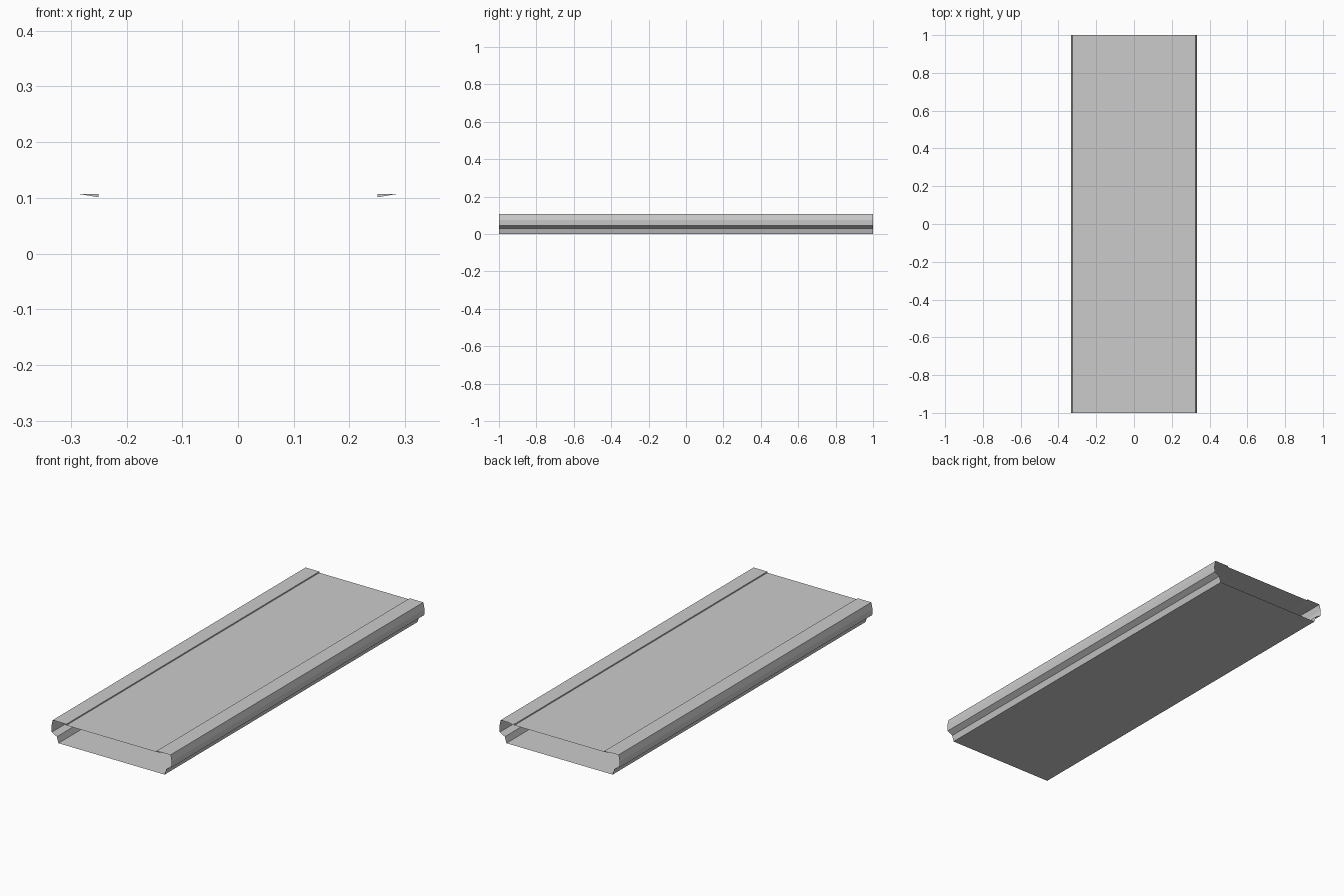
import bpy, bmesh

if "Cube" in bpy.data.objects:
    bpy.data.objects.remove(bpy.data.objects["Cube"])


def sweep(name, points, closed=False, y0=-1.0, y1=1.0):
    """Open-ended sheet swept along y from an (x, z) profile."""
    bm = bmesh.new()
    front = [bm.verts.new((x, y0, z)) for x, z in points]
    back = [bm.verts.new((x, y1, z)) for x, z in points]
    n = len(points)
    for i in range(n if closed else n - 1):
        j = (i + 1) % n
        bm.faces.new((front[i], front[j], back[j], back[i]))
    bm.normal_update()
    mesh = bpy.data.meshes.new(name)
    bm.to_mesh(mesh)
    bm.free()
    obj = bpy.data.objects.new(name, mesh)
    bpy.context.collection.objects.link(obj)
    return obj


# Hollow shell: flat floor, undercut side rails, raised rims, recessed deck
half = [(0.294, 0.0), (0.303, 0.03), (0.331, 0.045), (0.333, 0.075),
        (0.326, 0.107), (0.25, 0.107), (0.25, 0.101)]
mirrored = [(-x, z) for x, z in reversed(half)]
sweep("deck_shell", mirrored + half, closed=True)

# Sloping web under each rim, with its small triangular end cap at the front
for side, sx in (("left", -1), ("right", 1)):
    web = sweep(side + "_rim_web", [(sx * 0.25, 0.101), (sx * 0.287, 0.107)][::-sx])
    bm = bmesh.new()
    bm.from_mesh(web.data)
    tri = [(0.25, 0.101), (0.287, 0.107), (0.25, 0.107)][::sx]
    bm.faces.new([bm.verts.new((sx * x, -1.0, z)) for x, z in tri])
    bm.to_mesh(web.data)
    bm.free()
